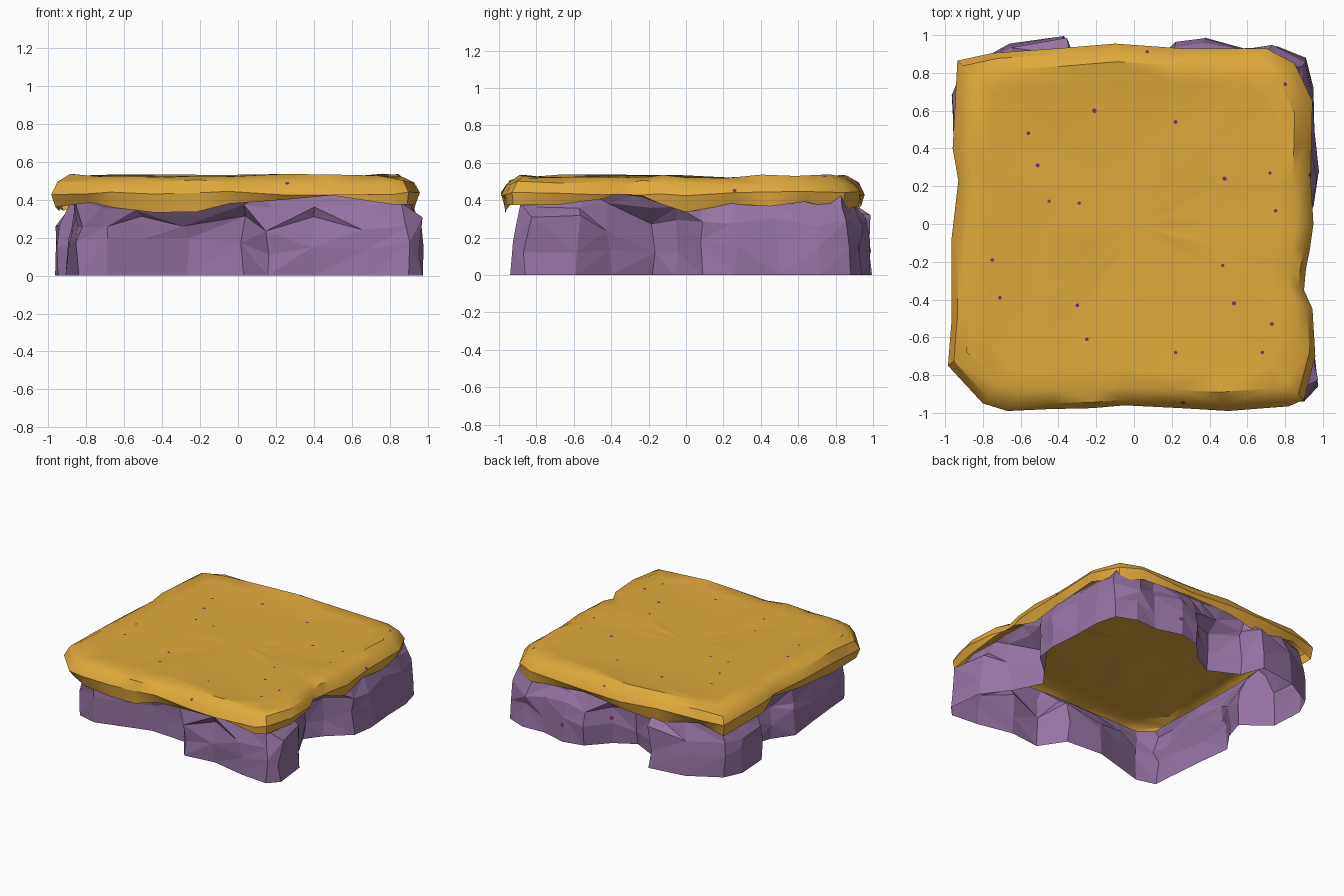
import bpy, bmesh, math, random
from mathutils import Vector
from mathutils.bvhtree import BVHTree

if "Cube" in bpy.data.objects:
    bpy.data.objects.remove(bpy.data.objects["Cube"])

random.seed(4)


def material(name, rgb):
    m = bpy.data.materials.new(name)
    m.diffuse_color = (*rgb, 1)
    m.use_nodes = True
    m.node_tree.nodes["Principled BSDF"].inputs["Base Color"].default_value = m.diffuse_color
    return m


OCHRE = material("ochre_ground", (0.745, 0.395, 0.045))
PURPLE = material("purple_rock", (0.305, 0.175, 0.37))
MAGENTA = material("dark_magenta_speck", (0.22, 0.03, 0.14))


def finish(bm, name, mat, smooth=False):
    me = bpy.data.meshes.new(name)
    bm.to_mesh(me)
    bm.free()
    me.materials.append(mat)
    ob = bpy.data.objects.new(name, me)
    bpy.context.collection.objects.link(ob)
    if smooth:
        bpy.context.view_layer.objects.active = ob
        ob.select_set(True)
        bpy.ops.object.shade_smooth_by_angle(angle=math.radians(35))
        ob.select_set(False)
    return ob


def bridge(bm, a, b):
    n = len(a)
    for i in range(n):
        j = (i + 1) % n
        q = (a[i], a[j], b[j], b[i])
        if random.random() < 0.5:
            bm.faces.new((q[0], q[1], q[2]))
            bm.faces.new((q[0], q[2], q[3]))
        else:
            bm.faces.new((q[0], q[1], q[3]))
            bm.faces.new((q[1], q[2], q[3]))


# Ground slab: outline (counter-clockwise from front) with height of the drooping lip
SLAB = [(-.8, -.95, .39), (-.67, -.99, .36), (-.45, -.98, .34), (-.22, -.975, .33),
        (-.05, -.96, .375), (.25, -.975, .40), (.5, -.99, .43), (.82, -.965, .38),
        (.9, -.93, .37), (.96, -.7, .37), (.945, -.45, .41), (.9, -.35, .44),
        (.91, -.24, .41), (.93, -.14, .38), (.95, 0, .335), (.935, .25, .38),
        (.94, .45, .36), (.945, .65, .39), (.85, .85, .34), (.7, .93, .36),
        (.25, .93, .40), (-.1, .955, .37), (-.4, .93, .34), (-.75, .905, .40),
        (-.935, .865, .35), (-.96, .4, .36), (-.93, .23, .41), (-.965, -.07, .37),
        (-.965, -.5, .34), (-.985, -.75, .36)]

bm = bmesh.new()
rings = []
# (inset scale, height, random height, follow lip)
for s, z, dz, lip in ((.985, 0, .008, 1), (1, .435, .012, 0), (.968, .495, .012, 0),
                      (.90, .528, .010, 0), (.8, .521, .006, 0), (.5, .512, .006, 0),
                      (.22, .508, .004, 0)):
    ring = []
    for x, y, lz in SLAB:
        h = (lz if lip else z) + random.uniform(-dz, dz)
        w = s + (random.uniform(-.015, .013) if lip else 0)
        ring.append(bm.verts.new((x * w, y * w, h)))
    rings.append(ring)
for a, b in zip(rings, rings[1:]):
    bridge(bm, a, b)
mid = bm.verts.new((0, 0, .507))
last = rings[-1]
for i in range(len(last)):
    bm.faces.new((last[i], last[(i + 1) % len(last)], mid))
bm.normal_update()
slab_tree = BVHTree.FromBMesh(bm)
finish(bm, "ground_slab", OCHRE, smooth=True)

# Rock wall: foot outline, hollow inside and open below
FOOT = [(-.69, -.80), (-.48, -.74), (-.27, -.68), (.03, -.70), (.157, -.89), (.4, -.86),
        (.68, -.92), (.9, -.94), (.975, -.86), (.945, -.59), (.8, -.4), (.69, -.18),
        (.78, -.06), (.95, .09), (.975, .26), (.955, .5), (.95, .72), (.91, .88),
        (.76, .94), (.58, .93), (.38, .985), (.22, .95), (.08, .80), (-.08, .71), (-.3, .82),
        (-.37, .995), (-.66, .955), (-.9, .82), (-.965, .68), (-.95, .42), (-.75, .26),
        (-.80, .1), (-.91, -.055), (-.88, -.3), (-.85, -.62), (-.84, -.76)]


def top_point(p):
    return p * (.85 / max(abs(p.x), abs(p.y)))


bm = bmesh.new()
rings = []
# (height, blend towards square top, sideways jitter, height jitter)
for z, t, jit, hj in ((0, 0, 0, 0), (.15, .03, .018, .05), (.28, .13, .022, .045),
                      (.37, .65, .02, .03), (.44, 1, .01, 0)):
    ring = []
    for x, y in FOOT:
        p = Vector((x, y))
        p = p.lerp(top_point(p), t)
        p += Vector((random.uniform(-jit, jit), random.uniform(-jit, jit)))
        p.x = max(-.975, min(.985, p.x))
        p.y = max(-.955, min(1.0, p.y))
        ring.append(bm.verts.new((p.x, p.y, z + random.uniform(-hj, hj))))
    rings.append(ring)
for a, b in zip(rings, rings[1:]):
    bridge(bm, a, b)
bm.normal_update()
rock_tree = BVHTree.FromBMesh(bm)
finish(bm, "rock_wall", PURPLE)

# Tiny specks: flat plates laid on the surface found along a ray
SPOTS = [(-.71, -.39), (-.25, -.61), (-.51, .31), (-.29, .11), (-.45, .12), (.22, .54),
         (.47, -.22), (.53, -.42), (.22, -.68), (.72, .27), (.8, .74), (-.56, .48),
         (-.21, .6), (.48, .24), (.07, .91), (.75, .07), (.73, -.53), (-.75, -.19),
         (-.3, -.43), (.68, -.68)]


def speck(bm, tree, start, direction, r):
    loc, nor, _, _ = tree.ray_cast(Vector(start), Vector(direction))
    if loc is None:
        return
    if nor.dot(Vector(direction)) > 0:
        nor = -nor
    rot = nor.to_track_quat('Z', 'Y')
    bm.faces.new([bm.verts.new(loc + nor * .003 + rot @ Vector(
        (r * math.cos(a * math.tau / 6), r * math.sin(a * math.tau / 6), 0))) for a in range(6)])


bm = bmesh.new()
for x, y in SPOTS:
    speck(bm, slab_tree, (x, y, 2), (0, 0, -1), random.uniform(.008, .013))
speck(bm, slab_tree, (.26, -2, .485), (0, 1, 0), .012)
speck(bm, slab_tree, (2, .26, .45), (-1, 0, 0), .012)
finish(bm, "ground_specks", MAGENTA)

bm = bmesh.new()
for x, z in ((.385, .13), (.08, .2)):
    speck(bm, rock_tree, (x, 2, z), (0, -1, 0), .018)
finish(bm, "rock_specks", MAGENTA)
